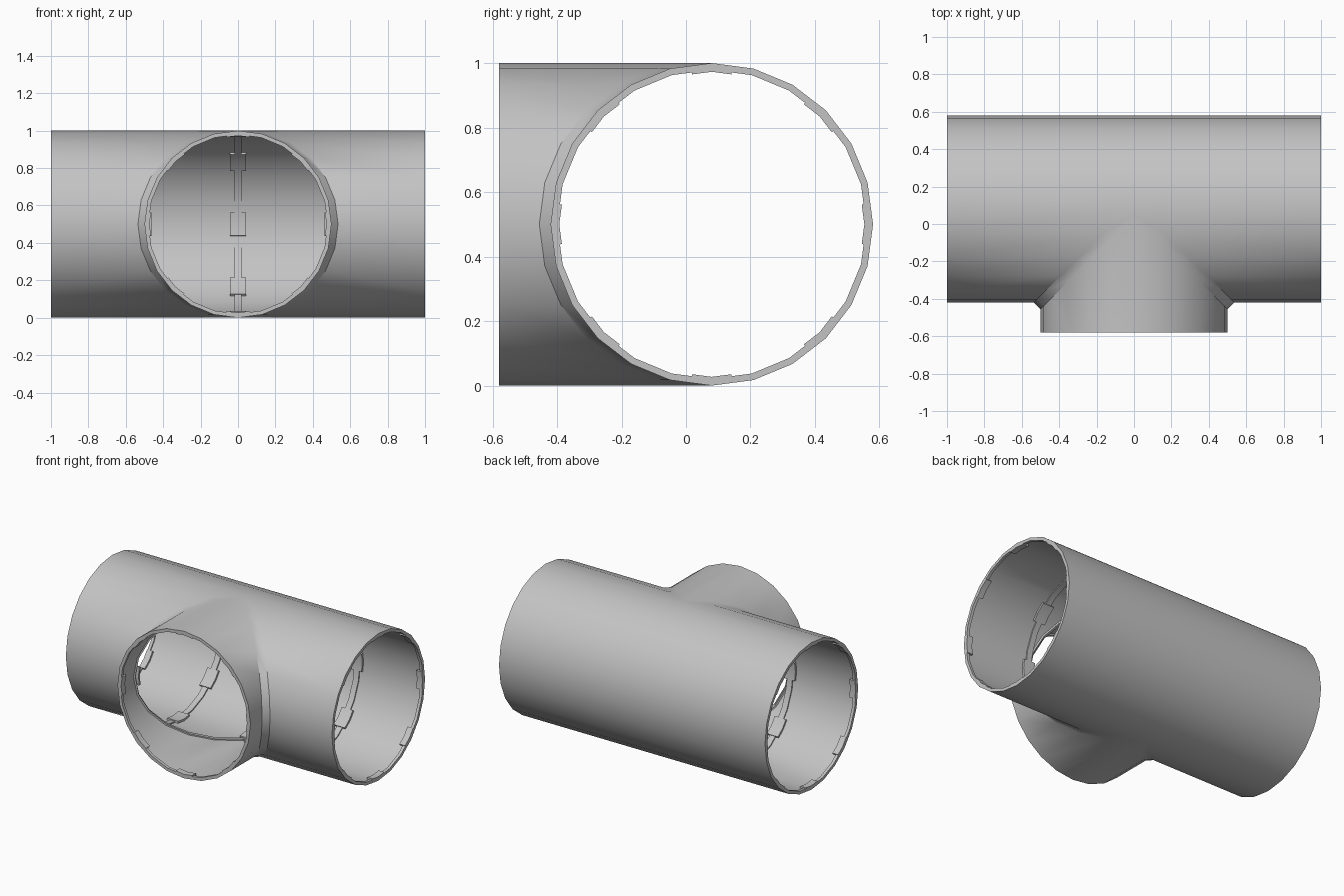
import bpy, bmesh
from math import radians, sin, cos

if "Cube" in bpy.data.objects:
    bpy.data.objects.remove(bpy.data.objects["Cube"], do_unlink=True)

R_OUT, R_IN, R_LIP, R_CLIP = 0.5, 0.487, 0.479, 0.473
CY, CZ = 0.08, 0.5        # where the two pipe axes cross
END, MOUTH = 1.0, -0.58   # main pipe half length, branch opening
CHAMFER = 0.035
STEP = 15

grey = bpy.data.materials.new("pipe_grey")
grey.use_nodes = True
colour = (0.55, 0.55, 0.55, 1)
grey.diffuse_color = colour
grey.node_tree.nodes["Principled BSDF"].inputs["Base Color"].default_value = colour


def finish(name, bm):
    bmesh.ops.remove_doubles(bm, verts=bm.verts, dist=1e-5)
    bmesh.ops.dissolve_degenerate(bm, edges=bm.edges, dist=1e-5)
    bmesh.ops.recalc_face_normals(bm, faces=bm.faces)
    mesh = bpy.data.meshes.new(name)
    bm.to_mesh(mesh)
    bm.free()
    mesh.materials.append(grey)
    obj = bpy.data.objects.new(name, mesh)
    bpy.context.collection.objects.link(obj)
    bpy.ops.object.select_all(action='DESELECT')
    obj.select_set(True)
    bpy.context.view_layer.objects.active = obj
    bpy.ops.object.shade_smooth_by_angle(angle=radians(30))
    return obj


def face(bm, *pts):
    unique = [p for i, p in enumerate(pts) if p not in pts[:i]]
    if len(unique) > 2:
        bm.faces.new([bm.verts.new(p) for p in unique])


def main_pt(x, deg, r):
    # angle 0 points to the back
    a = radians(deg)
    return (x, CY + r * cos(a), CZ + r * sin(a))


def branch_pt(y, deg, r):
    a = radians(deg)
    return (r * cos(a), y, CZ + r * sin(a))


def tee_skin(bm, r, d):
    """One skin of the tee, with a chamfer d along the joint."""
    def on_main(s, deg):
        c = r * max(cos(radians(deg)), 0)
        return (s * (c + d), CY - c, CZ + r * sin(radians(deg)))

    def on_branch(s, deg):
        c = r * max(cos(radians(deg)), 0)
        return (s * c, CY - c - d, CZ + r * sin(radians(deg)))

    for a in range(-90, 90, STEP):
        b = a + STEP
        # back half of the main pipe
        xs = [-END, -d, d, END]
        for x0, x1 in zip(xs, xs[1:]):
            face(bm, main_pt(x0, a, r), main_pt(x1, a, r), main_pt(x1, b, r), main_pt(x0, b, r))
        # front half, joint chamfer and branch on each side
        for s in (-1, 1):
            m0, m1, b0, b1 = on_main(s, a), on_main(s, b), on_branch(s, a), on_branch(s, b)
            face(bm, (s * END, m0[1], m0[2]), m0, m1, (s * END, m1[1], m1[2]))
            face(bm, m0, b0, b1, m1)
            face(bm, b0, (b0[0], MOUTH, b0[2]), (b1[0], MOUTH, b1[2]), b1)
    # small triangles where the joint crosses the crown
    if d:
        for deg in (-90, 90):
            face(bm, on_main(-1, deg), on_main(1, deg), on_branch(1, deg))


# Hollow tee body, closed at the three rims
bm = bmesh.new()
tee_skin(bm, R_OUT, CHAMFER)
tee_skin(bm, R_IN, 0)
for a in range(0, 360, STEP):
    b = a + STEP
    for place, pos in ((main_pt, -END), (main_pt, END), (branch_pt, MOUTH)):
        face(bm, place(pos, a, R_OUT), place(pos, b, R_OUT), place(pos, b, R_IN), place(pos, a, R_IN))
finish("tee_pipe", bm)


def band(bm, place, lo, hi, angles, r):
    """Raised strip on the inside wall, following the given angles."""
    sections = [[place(lo, a, R_IN), place(lo, a, r), place(hi, a, r), place(hi, a, R_IN)]
                for a in angles]
    for p, q in zip(sections, sections[1:]):
        for i in range(4):
            j = (i + 1) % 4
            face(bm, p[i], p[j], q[j], q[i])
    if angles[-1] - angles[0] < 360:
        face(bm, *sections[0])
        face(bm, *sections[-1])


def flat_place(place):
    """Places a point on the flat-sided wall between its corners."""
    def on_wall(pos, deg, r):
        off = (deg + STEP / 2) % STEP - STEP / 2
        if off == 0:
            return place(pos, deg, r)
        k = cos(radians(STEP / 2)) / cos(radians(STEP / 2 - abs(off)))
        return place(pos, deg, r * k)
    return on_wall


def lip_ring(name, place, pos, first, last, sides):
    """Lip with a clip every 45 degrees; sides gives its reach each way."""
    bm = bmesh.new()
    lo, hi = sides
    band(bm, place, pos + lo * 0.02, pos + hi * 0.02, list(range(first, last + 1, STEP)), R_LIP)
    finish(name, bm)
    bm = bmesh.new()
    for a in range(first, last + (last - first < 360), 45):
        span = [a + o for o in (-7.5, 0, 7.5) if last - first == 360 or first <= a + o <= last]
        band(bm, flat_place(place), pos + lo * 0.042, pos + hi * 0.042, span, R_CLIP)
    finish(name + "_clips", bm)


# Lips at the open ends and at the inner section joints
lip_ring("right_end_lip", main_pt, -END, 0, 360, (0, 1))
lip_ring("left_end_lip", main_pt, END, 0, 360, (-1, 0))
lip_ring("branch_end_lip", branch_pt, MOUTH, 0, 360, (0, 1))
lip_ring("middle_lip", main_pt, 0, -90, 90, (-1, 1))
lip_ring("right_inner_lip", main_pt, -0.505, 0, 360, (-1, 1))
lip_ring("left_inner_lip", main_pt, 0.505, 0, 360, (-1, 1))

# Thin ribs along the inside of the joint
for side, s in (("right", -1), ("left", 1)):
    bm = bmesh.new()
    for a in range(-90, 90, STEP):
        rows = []
        for deg in (a, a + STEP):
            c, sn = max(cos(radians(deg)), 0), sin(radians(deg))
            z, zl = CZ + R_IN * sn, CZ + R_LIP * sn
            rows.append([(s * (R_IN * c + 0.02), CY - R_IN * c, z),
                         (s * (R_LIP * c + 0.02), CY - R_LIP * c, zl),
                         (s * R_LIP * c, CY - R_LIP * c - 0.02, zl),
                         (s * R_IN * c, CY - R_IN * c - 0.02, z)])
        p, q = rows
        for i in range(3):
            face(bm, p[i], p[i + 1], q[i + 1], q[i])
    finish(side + "_joint_rib", bm)
